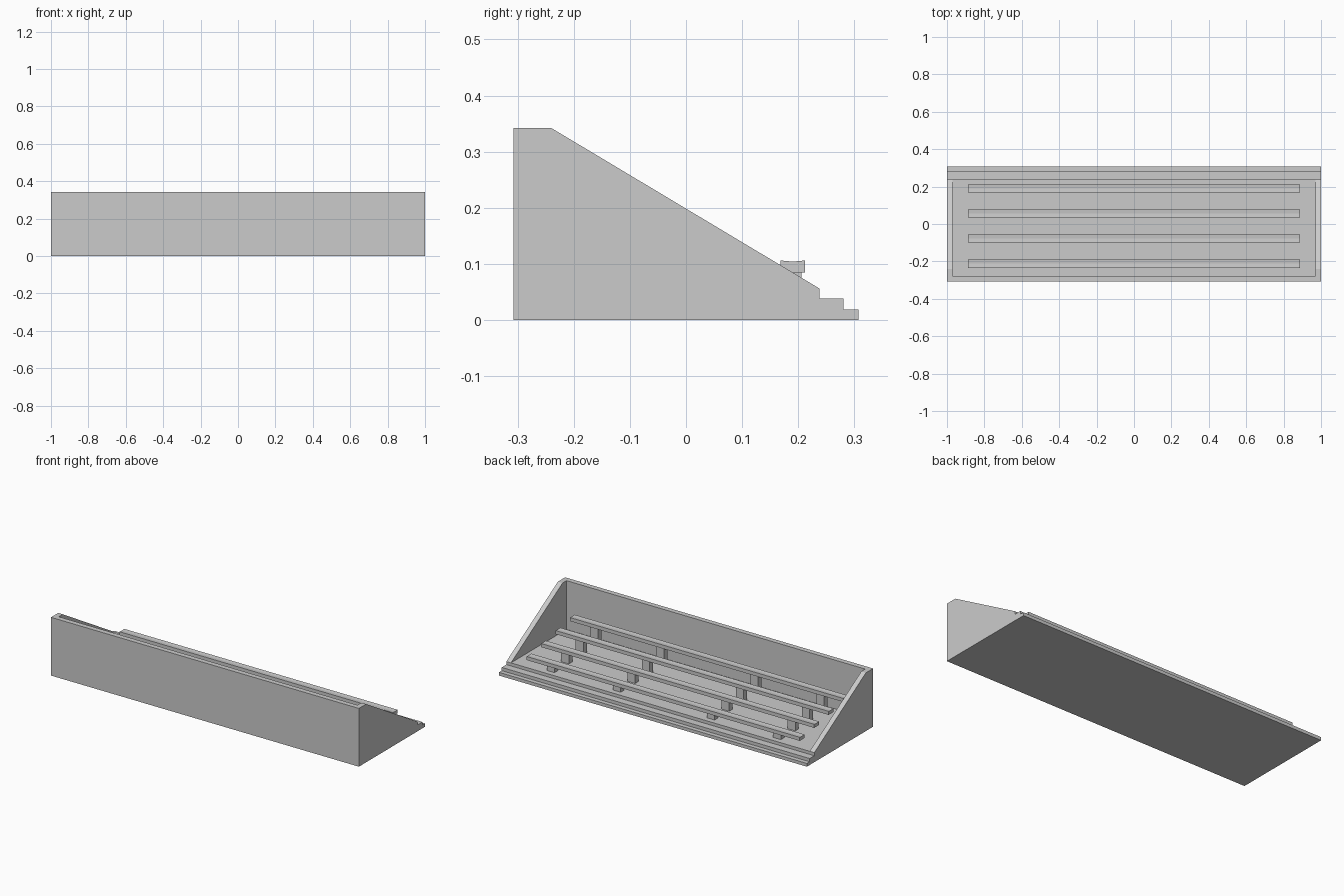
import bpy

if "Cube" in bpy.data.objects:
    bpy.data.objects.remove(bpy.data.objects["Cube"])


def extrude_x(name, profile, x0, x1):
    """Solid made from a (y, z) profile swept along x."""
    n = len(profile)
    verts = [(x, y, z) for x in (x0, x1) for y, z in profile]
    faces = [tuple(range(n))[::-1], tuple(range(n, 2 * n))]
    faces += [(i, (i + 1) % n, n + (i + 1) % n, n + i) for i in range(n)]
    # profiles run clockwise seen from +x, so flip to point outward
    faces = [f[::-1] for f in faces]
    mesh = bpy.data.meshes.new(name)
    mesh.from_pydata(verts, [], faces)
    obj = bpy.data.objects.new(name, mesh)
    bpy.context.collection.objects.link(obj)
    return obj


def rect(y0, y1, z0, z1):
    return [(y0, z0), (y0, z1), (y1, z1), (y1, z0)]


BACK, FRONT, WALL, FLOOR, TOP = -0.307, 0.307, 0.03, 0.056, 0.342

# Stepped floor slab
extrude_x("stepped_floor", [
    (BACK, 0), (BACK, FLOOR), (0.238, FLOOR), (0.238, 0.038),
    (0.281, 0.038), (0.281, 0.019), (FRONT, 0.019), (FRONT, 0)], -1, 1)

# Rear wall between the side walls
extrude_x("rear_wall", rect(BACK, BACK + WALL, FLOOR, TOP), -1 + WALL, 1 - WALL)

# Sloped side walls
side = [(BACK, FLOOR), (BACK, TOP), (-0.24, TOP), (0.238, FLOOR)]
extrude_x("left_side_wall", side, -1, -1 + WALL)
extrude_x("right_side_wall", side, 1 - WALL, 1)

# Four rising benches with slightly dished seats, four legs each
for row in range(4):
    y = 0.19 - 0.134 * row
    z = 0.106 + 0.025 * row
    extrude_x(f"bench_seat_{row + 1}", [
        (y - 0.022, z - 0.021), (y - 0.022, z), (y, z - 0.002),
        (y + 0.022, z), (y + 0.022, z - 0.021)], -0.887, 0.887)
    for i, x in enumerate((-0.735, -0.305, 0.305, 0.735)):
        extrude_x(f"bench_leg_{row + 1}_{i + 1}",
                  rect(y - 0.016, y + 0.016, FLOOR, z - 0.021),
                  x - 0.025, x + 0.025)
